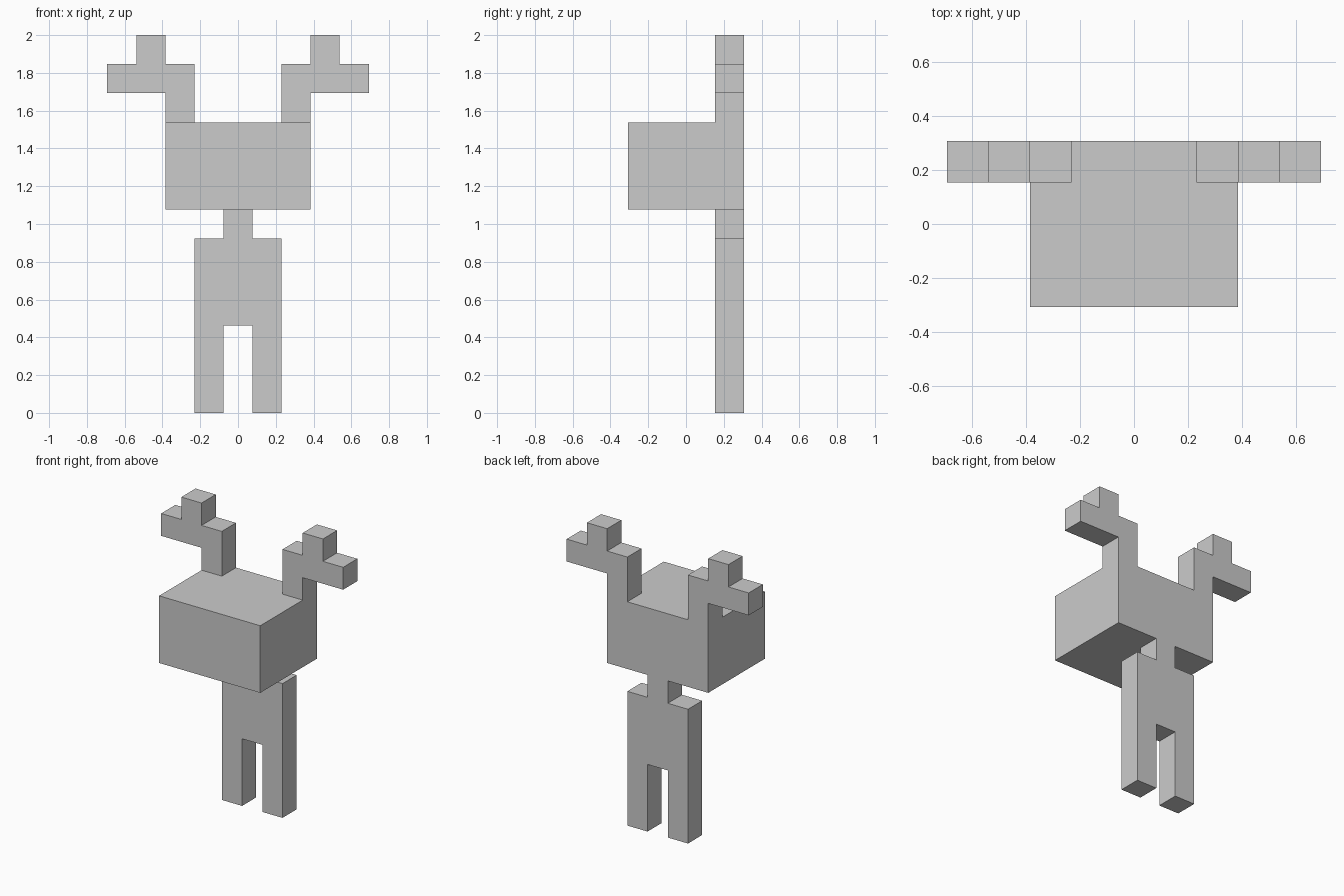
import bpy, bmesh

if "Cube" in bpy.data.objects:
    bpy.data.objects.remove(bpy.data.objects["Cube"])

U = 2 / 13  # one block; the whole model is 13 blocks tall


def extrude_outline(name, outline, y0, y1):
    """Extrude an (x, z) outline, given in blocks, from y0 to y1."""
    bm = bmesh.new()
    face = bm.faces.new([bm.verts.new((x * U, y0 * U, z * U)) for x, z in outline])
    ext = bmesh.ops.extrude_face_region(bm, geom=[face])
    moved = [g for g in ext["geom"] if isinstance(g, bmesh.types.BMVert)]
    bmesh.ops.translate(bm, verts=moved, vec=(0, (y1 - y0) * U, 0))
    bmesh.ops.recalc_face_normals(bm, faces=bm.faces)
    mesh = bpy.data.meshes.new(name)
    bm.to_mesh(mesh)
    bm.free()
    obj = bpy.data.objects.new(name, mesh)
    bpy.context.collection.objects.link(obj)
    return obj


def flip(points):
    """Mirror an outline across x = 0, keeping its winding."""
    return [(-x, z) for x, z in reversed(points)]


# Legs, torso and neck: one slab, right half of the outline mirrored
half = [(0.5, 3), (0.5, 0), (1.5, 0), (1.5, 6), (0.5, 6), (0.5, 7)]
extrude_outline("body_with_legs", half + flip(half), 1, 2)

# Head block, reaching forward over the slab
extrude_outline("head", [(-2.5, 7), (2.5, 7), (2.5, 10), (-2.5, 10)], -2, 2)

# Branching antlers, flush with the back of the head
antler = [(1.5, 10), (2.5, 10), (2.5, 11), (4.5, 11), (4.5, 12),
          (3.5, 12), (3.5, 13), (2.5, 13), (2.5, 12), (1.5, 12)]
extrude_outline("antler_right", antler, 1, 2)
extrude_outline("antler_left", flip(antler), 1, 2)
